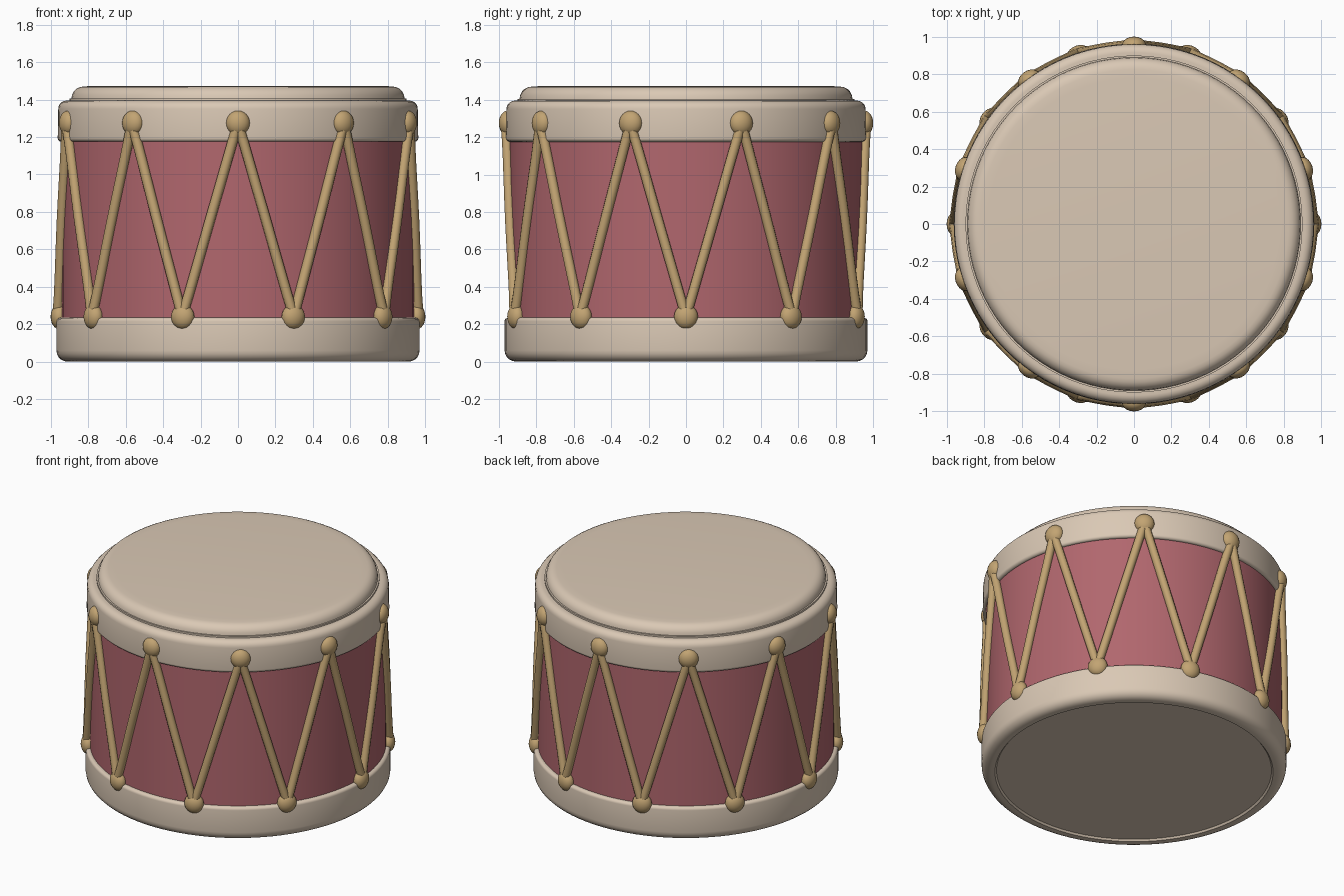
import bpy, bmesh, math
from mathutils import Matrix, Vector

cube = bpy.data.objects.get("Cube")
if cube:
    bpy.data.objects.remove(cube, do_unlink=True)


def material(name, rgb):
    m = bpy.data.materials.new(name)
    m.use_nodes = True
    m.diffuse_color = (*rgb, 1)
    bsdf = next(n for n in m.node_tree.nodes if n.type == 'BSDF_PRINCIPLED')
    bsdf.inputs["Base Color"].default_value = (*rgb, 1)
    bsdf.inputs["Roughness"].default_value = 0.8
    return m


cream = material("cream", (0.70, 0.58, 0.46))
red = material("dusty red", (0.44, 0.135, 0.155))
tan = material("rope tan", (0.54, 0.37, 0.17))

KNOBS = 10
STEP = math.tau / KNOBS
TOP_Z, LOW_Z = 1.275, 0.24


def around(angle, radius, z):
    """Point on a cylinder; angle zero faces the front."""
    return Vector((radius * math.sin(angle), -radius * math.cos(angle), z))


def finish(name, bm, mat, sharp=40):
    bmesh.ops.recalc_face_normals(bm, faces=bm.faces)
    mesh = bpy.data.meshes.new(name)
    bm.to_mesh(mesh)
    bm.free()
    mesh.materials.append(mat)
    obj = bpy.data.objects.new(name, mesh)
    bpy.context.collection.objects.link(obj)
    bpy.ops.object.select_all(action='DESELECT')
    obj.select_set(True)
    bpy.context.view_layer.objects.active = obj
    bpy.ops.object.shade_smooth_by_angle(angle=math.radians(sharp))
    return obj


def corner(r, z, size, start, steps=5):
    """Quarter-round profile points about (r, z), from a start angle."""
    angles = [math.radians(start + 90 * i / steps) for i in range(steps + 1)]
    return [(r + size * math.cos(a), z + size * math.sin(a)) for a in angles]


def lathe(name, profile, mat):
    bm = bmesh.new()
    verts = [bm.verts.new((r, 0, z)) for r, z in profile]
    edges = [bm.edges.new(pair) for pair in zip(verts, verts[1:])]
    bmesh.ops.spin(bm, geom=verts + edges, axis=(0, 0, 1), cent=(0, 0, 0),
                   angle=math.tau, steps=96)
    bmesh.ops.remove_doubles(bm, verts=bm.verts, dist=0.0005)
    return finish(name, bm, mat)


# Drum body, hoops and heads
lathe("drum_shell", [(0, 0.1), (0.942, 0.1), (0.942, 1.3), (0, 1.3)], red)
lathe("bottom_hoop", [(0, 0.012), (0.875, 0.012), (0.885, 0.0)]
      + corner(0.91, 0.06, 0.06, -90)
      + corner(0.95, 0.215, 0.02, 0) + [(0.93, 0.235), (0, 0.235)], cream)
lathe("top_hoop", [(0, 1.175), (0.93, 1.175)] + corner(0.943, 1.195, 0.02, -90)
      + corner(0.915, 1.35, 0.045, 0) + [(0.85, 1.39), (0, 1.39)], cream)
lathe("drum_skin", [(0, 1.38), (0.90, 1.38), (0.90, 1.405)]
      + corner(0.825, 1.405, 0.065, 0) + [(0.78, 1.473), (0, 1.473)], cream)


# Flattened knobs on both hoops
def knob_ring(name, offset, z):
    bm = bmesh.new()
    for i in range(KNOBS):
        a = i * STEP + offset
        place = (Matrix.Translation(around(a, 0.955, z))
                 @ Matrix.Rotation(a, 4, 'Z')
                 @ Matrix.Diagonal((0.064, 0.046, 0.066, 1)))
        bmesh.ops.create_uvsphere(bm, u_segments=20, v_segments=12,
                                  radius=1, matrix=place)
    finish(name, bm, tan, 60)


knob_ring("top_knobs", 0, TOP_Z)
knob_ring("bottom_knobs", STEP / 2, LOW_Z)

# Zigzag rope hugging the shell
curve = bpy.data.curves.new("rope", 'CURVE')
curve.dimensions = '3D'
curve.bevel_depth = 0.027
curve.bevel_resolution = 3
DIV = 10
for i in range(KNOBS):
    for side in (-1, 1):
        line = curve.splines.new('POLY')
        line.points.add(DIV)
        for k, p in enumerate(line.points):
            t = k / DIV
            radius = 0.953 + 0.012 * (2 * t - 1) ** 4
            pos = around(i * STEP + side * t * STEP / 2, radius,
                         TOP_Z + (LOW_Z - TOP_Z) * t)
            p.co = (*pos, 1)
        line.use_smooth = True
curve.materials.append(tan)
rope = bpy.data.objects.new("zigzag_rope", curve)
bpy.context.collection.objects.link(rope)
